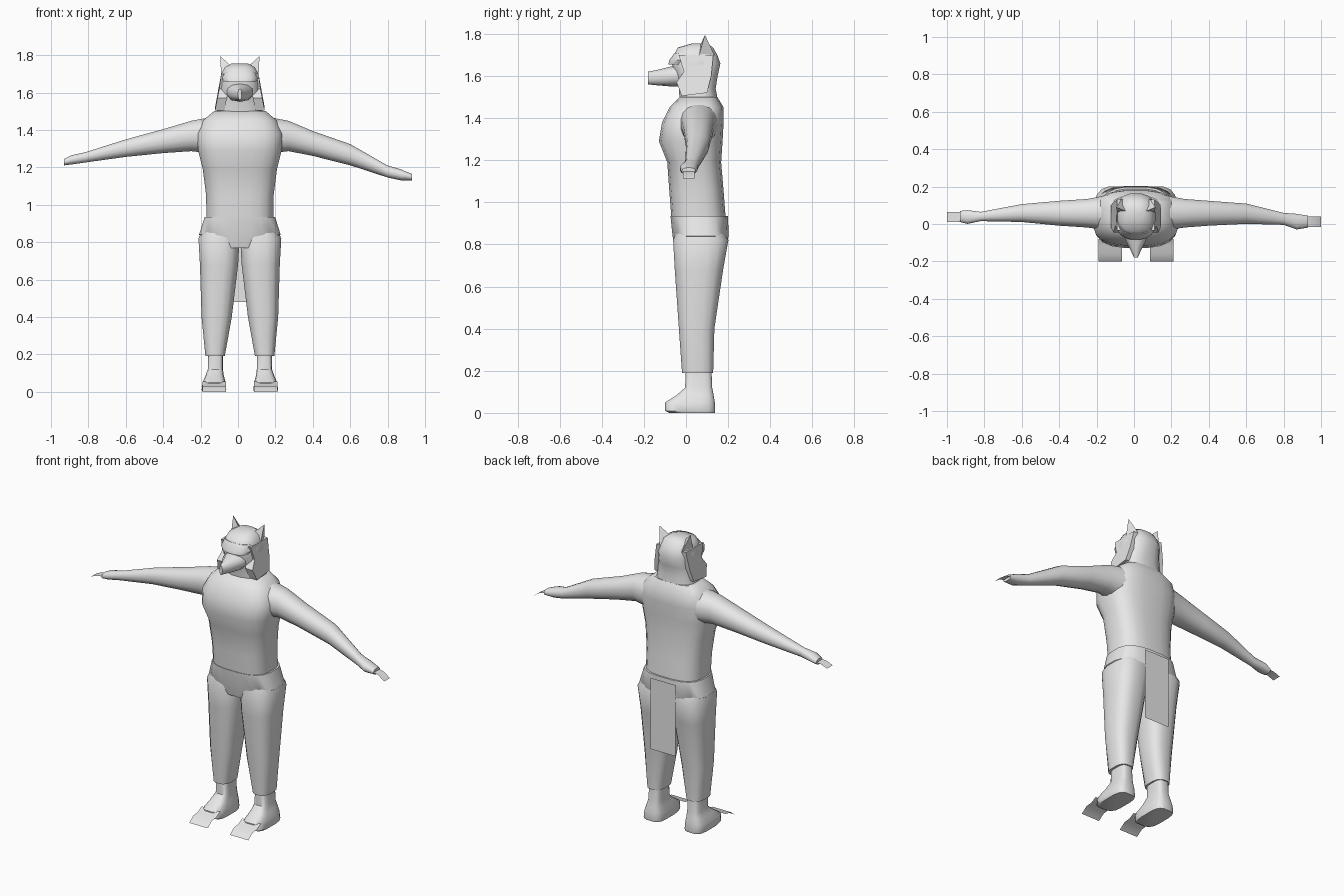
import bpy
import bmesh
from math import cos, sin, pi, radians, copysign
from mathutils import Vector

if "Cube" in bpy.data.objects:
    bpy.data.objects.remove(bpy.data.objects["Cube"], do_unlink=True)

MID = 0.01  # body centre line

grey = bpy.data.materials.new("plain grey")
grey.use_nodes = True
grey.diffuse_color = (0.8, 0.8, 0.8, 1)
grey.node_tree.nodes["Principled BSDF"].inputs["Base Color"].default_value = grey.diffuse_color


def finish(name, bm, angle):
    """Turn a bmesh into a shaded object with the shared material."""
    bmesh.ops.recalc_face_normals(bm, faces=bm.faces)
    mesh = bpy.data.meshes.new(name)
    bm.to_mesh(mesh)
    bm.free()
    mesh.materials.append(grey)
    for poly in mesh.polygons:
        poly.use_smooth = True
    mesh.set_sharp_from_angle(angle=radians(angle))
    obj = bpy.data.objects.new(name, mesh)
    bpy.context.collection.objects.link(obj)
    return obj


def loft(name, axis, stations, sides=16, power=2.4, angle=45):
    """Join rounded sections; each station is (position, low a, high a, low b, high b)."""
    bm = bmesh.new()
    rings = []
    for pos, a0, a1, b0, b1 in stations:
        ring = []
        for i in range(sides):
            t = 2 * pi * (i + 0.5) / sides
            c, s = cos(t), sin(t)
            a = (a0 + a1) / 2 + (a1 - a0) / 2 * copysign(abs(c) ** (2 / power), c)
            b = (b0 + b1) / 2 + (b1 - b0) / 2 * copysign(abs(s) ** (2 / power), s)
            point = {"x": (pos, a, b), "y": (a, pos, b), "z": (a, b, pos)}[axis]
            ring.append(bm.verts.new(point))
        rings.append(ring)
    for low, high in zip(rings, rings[1:]):
        for i in range(sides):
            j = (i + 1) % sides
            bm.faces.new((low[i], low[j], high[j], high[i]))
    bm.faces.new(rings[0])
    bm.faces.new(rings[-1])
    return finish(name, bm, angle)


def centred(rows):
    """Rows of (z, half width, front y, back y) placed on the centre line."""
    return [(z, MID - w, MID + w, f, b) for z, w, f, b in rows]


def sided(rows, side):
    """Rows of (z, inner, outer, front y, back y) placed on one side."""
    return [(z, *sorted((MID + side * i, MID + side * o)), f, b) for z, i, o, f, b in rows]


def ribbon(name, path, across):
    """Single-sided strip swept along a path."""
    bm = bmesh.new()
    across = Vector(across)
    rows = [(bm.verts.new(p), bm.verts.new(Vector(p) + across)) for p in path]
    for (a, b), (c, d) in zip(rows, rows[1:]):
        bm.faces.new((a, b, d, c))
    return finish(name, bm, 50)


def hull(name, points, angle=20):
    """Convex faceted piece around a few points."""
    bm = bmesh.new()
    verts = [bm.verts.new(p) for p in points]
    bmesh.ops.convex_hull(bm, input=verts)
    return finish(name, bm, angle)


# Torso with a full chest and sloping shoulders
loft("torso", "z", centred([
    (0.92, 0.18, -0.07, 0.19),
    (1.05, 0.182, -0.08, 0.18),
    (1.19, 0.2, -0.09, 0.168),
    (1.29, 0.225, -0.13, 0.175),
    (1.38, 0.232, -0.115, 0.18),
    (1.45, 0.2, -0.08, 0.18),
    (1.5, 0.14, -0.03, 0.15),
]), sides=20, power=2.9)

# Trouser waist
loft("trouser_waist", "z", centred([
    (0.935, 0.19, -0.075, 0.2),
    (0.84, 0.22, -0.065, 0.204),
    (0.77, 0.12, -0.05, 0.18),
]), sides=20, power=2.8)

# Head, narrowing to the crown
loft("head", "z", centred([
    (1.45, 0.13, -0.03, 0.16),
    (1.54, 0.118, -0.035, 0.142),
    (1.6, 0.11, -0.05, 0.152),
    (1.66, 0.108, -0.07, 0.165),
    (1.7, 0.1, -0.06, 0.15),
    (1.735, 0.082, -0.04, 0.13),
    (1.755, 0.045, 0.03, 0.1),
]), power=2.6)

# Beak with a narrow blunt tip
loft("beak", "y", [
    (-0.02, MID - 0.075, MID + 0.075, 1.55, 1.66),
    (-0.07, MID - 0.065, MID + 0.065, 1.55, 1.645),
    (-0.13, MID - 0.035, MID + 0.035, 1.555, 1.63),
    (-0.18, MID - 0.01, MID + 0.01, 1.56, 1.62),
], sides=10, power=2.2)

# Brow ridge over the face
loft("brow", "z", centred([
    (1.655, 0.085, -0.085, 0.05),
    (1.675, 0.098, -0.08, 0.05),
    (1.71, 0.085, -0.055, 0.05),
]), power=2.6)

for side, word in ((1, "left"), (-1, "right")):
    # Pointed ears
    hull(word + "_ear", [(MID + side * u, y, z) for u, y, z in (
        (0.1, 0.06, 1.69), (0.035, 0.06, 1.73), (0.075, 0.135, 1.7), (0.105, 0.09, 1.795))])

    # Cheek flap of the hood, flaring over the shoulder
    outline = ((0.1, -0.035, 1.7), (0.11, -0.01, 1.62), (0.12, -0.045, 1.57),
               (0.133, -0.02, 1.505), (0.133, 0.1, 1.52), (0.118, 0.12, 1.6), (0.1, 0.13, 1.7))
    bm = bmesh.new()
    bm.faces.new([bm.verts.new((MID + side * u, y, z)) for u, y, z in outline])
    made = bmesh.ops.extrude_face_region(bm, geom=bm.faces[:])["geom"]
    moved = [v for v in made if isinstance(v, bmesh.types.BMVert)]
    bmesh.ops.translate(bm, verts=moved, vec=(-side * 0.05, 0, 0))
    finish(word + "_cheek_flap", bm, 40)

    # Trouser leg, ankle and shoe
    loft(word + "_trouser_leg", "z", sided([
        (0.9, 0.01, 0.185, -0.03, 0.16),
        (0.82, 0.0, 0.223, -0.063, 0.203),
        (0.68, 0.008, 0.215, -0.055, 0.178),
        (0.4, 0.042, 0.206, -0.035, 0.136),
        (0.19, 0.08, 0.185, -0.02, 0.13),
    ], side), power=2.7)
    loft(word + "_shoe", "z", sided([
        (0.25, 0.09, 0.17, 0.0, 0.12),
        (0.12, 0.09, 0.172, -0.005, 0.125),
        (0.085, 0.085, 0.185, -0.045, 0.132),
        (0.05, 0.075, 0.2, -0.1, 0.138),
        (0.01, 0.072, 0.205, -0.1, 0.14),
        (0.0, 0.075, 0.2, -0.08, 0.138),
    ], side), power=3.6, angle=40)

    # Curled toe strip
    inner = MID + side * 0.075
    ribbon(word + "_toe_strip", [(inner, y, z) for y, z in (
        (-0.08, 0.055), (-0.115, 0.035), (-0.16, 0.03), (-0.2, 0.0))], (side * 0.125, 0, 0))

# Arms, the left one hanging lower
loft("left_arm", "x", [
    (0.14, -0.04, 0.16, 1.27, 1.475),
    (0.27, -0.02, 0.135, 1.285, 1.45),
    (0.4, -0.01, 0.125, 1.26, 1.395),
    (0.6, 0.0, 0.11, 1.21, 1.325),
    (0.8, -0.005, 0.06, 1.145, 1.21),
    (0.87, -0.03, 0.055, 1.13, 1.19),
    (0.93, -0.02, 0.045, 1.13, 1.165),
], power=2.2)
loft("right_arm", "x", [
    (-0.12, -0.04, 0.16, 1.27, 1.475),
    (-0.25, -0.02, 0.135, 1.285, 1.45),
    (-0.4, -0.01, 0.125, 1.275, 1.405),
    (-0.6, 0.01, 0.107, 1.255, 1.35),
    (-0.82, 0.015, 0.065, 1.225, 1.28),
    (-0.89, 0.0, 0.075, 1.215, 1.265),
    (-0.93, 0.01, 0.07, 1.21, 1.245),
], power=2.2)

# Finger strips
ribbon("left_fingers", [(0.92, -0.015, 1.15), (0.96, -0.015, 1.14), (1.0, -0.015, 1.112)],
       (0, 0.055, 0))
ribbon("right_fingers", [(-0.92, 0.01, 1.23), (-0.96, 0.01, 1.225), (-1.0, 0.01, 1.21)],
       (0, 0.055, 0))

# Hanging cloth flap at the back
ribbon("back_flap", [(MID - 0.085, 0.207, 0.915), (MID - 0.085, 0.207, 0.48)], (0.17, 0, 0))
